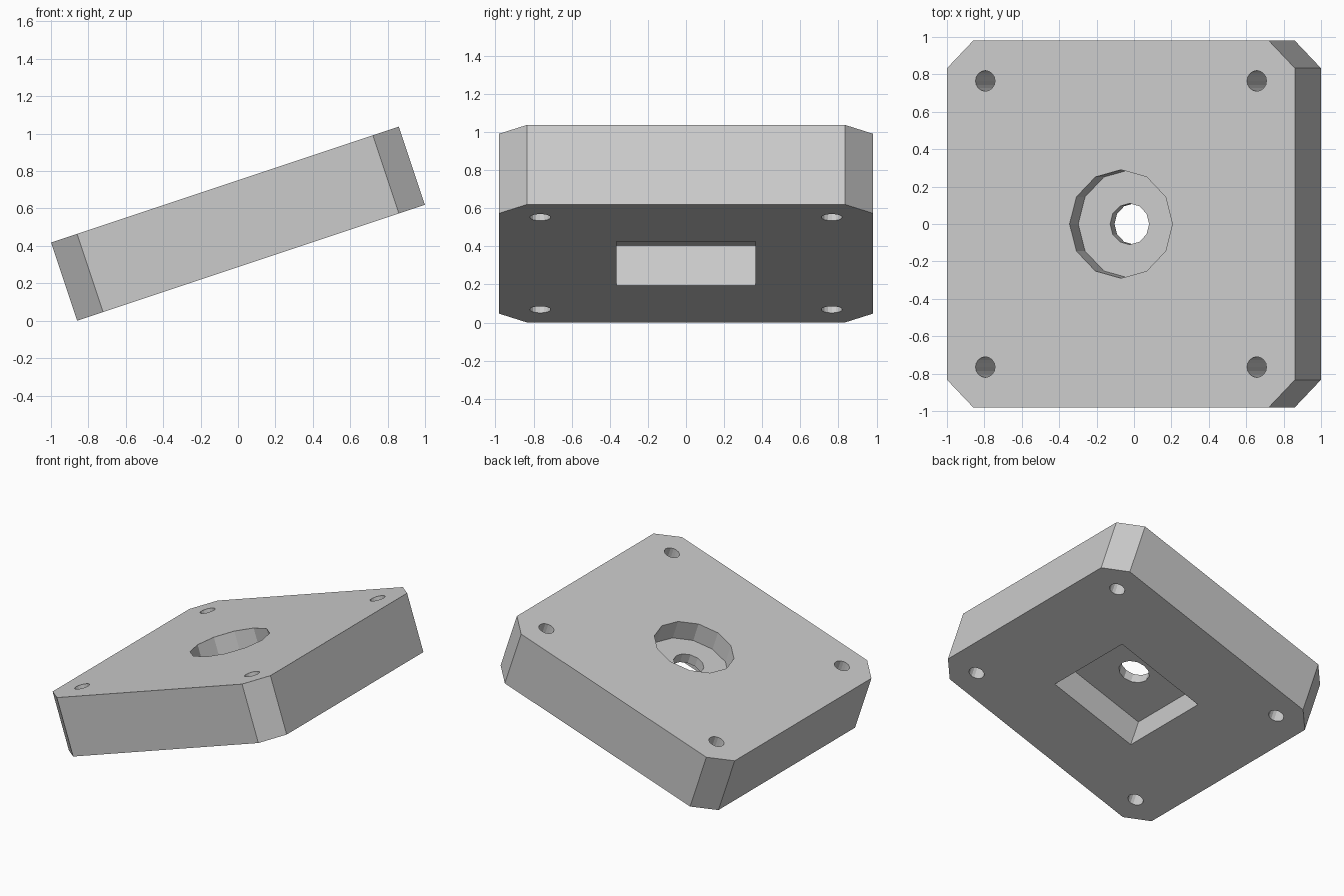
import bpy
import bmesh
import math
from mathutils import Matrix, Vector

cube = bpy.data.objects.get("Cube")
if cube:
    bpy.data.objects.remove(cube, do_unlink=True)

HALF = 0.98                 # half side of the square block
THICK = 0.44
UNIT = THICK / 3            # chamfer size and counterbore depth
TILT = math.atan2(1, 3)

grey = bpy.data.materials.new("plain grey")
grey.use_nodes = True
grey.diffuse_color = (0.6, 0.6, 0.6, 1)
grey.node_tree.nodes["Principled BSDF"].inputs["Base Color"].default_value = (0.6, 0.6, 0.6, 1)


def make_object(name, bm):
    bmesh.ops.recalc_face_normals(bm, faces=bm.faces)
    mesh = bpy.data.meshes.new(name)
    bm.to_mesh(mesh)
    bm.free()
    mesh.materials.append(grey)
    obj = bpy.data.objects.new(name, mesh)
    bpy.context.collection.objects.link(obj)
    return obj


def cylinder(name, x, y, radius, low, high, sides):
    bm = bmesh.new()
    bmesh.ops.create_cone(bm, cap_ends=True, segments=sides, radius1=radius, radius2=radius,
                          depth=high - low, matrix=Matrix.Translation((x, y, (low + high) / 2)))
    return make_object(name, bm)


def box(name, half, low, high):
    bm = bmesh.new()
    size = Matrix.Diagonal((2 * half, 2 * half, high - low, 1))
    bmesh.ops.create_cube(bm, size=1, matrix=Matrix.Translation((0, 0, (low + high) / 2)) @ size)
    return make_object(name, bm)


# Square block with four chamfered upright corners
bm = bmesh.new()
c = HALF - UNIT
outline = [(HALF, -c), (HALF, c), (c, HALF), (-c, HALF),
           (-HALF, c), (-HALF, -c), (-c, -HALF), (c, -HALF)]
base = bm.faces.new([bm.verts.new((x, y, -THICK / 2)) for x, y in outline])
lid = bmesh.ops.extrude_face_region(bm, geom=[base], use_keep_orig=True)
bmesh.ops.translate(bm, vec=(0, 0, THICK),
                    verts=[g for g in lid["geom"] if isinstance(g, bmesh.types.BMVert)])
block = make_object("mounting_block", bm)

# Counterbore, centre bore, square pocket underneath and corner screw holes
top = THICK / 2
cutters = [
    cylinder("counterbore_cutter", 0, 0, 0.29, top - UNIT, 0.5, 12),
    box("pocket_cutter", 0.365, -0.5, 0),
    cylinder("bore_cutter", 0, 0, 0.11, -0.1, 0.3, 12),
]
for sx in (-1, 1):
    for sy in (-1, 1):
        cutters.append(cylinder("screw_hole_cutter", sx * 0.765, sy * 0.765, 0.055, -0.5, 0.5, 16))

for cutter in cutters:
    cutter.hide_render = True
    mod = block.modifiers.new(cutter.name, "BOOLEAN")
    mod.operation = "DIFFERENCE"
    mod.solver = "EXACT"
    mod.object = cutter

# Bake the cuts and drop the cutters
graph = bpy.context.evaluated_depsgraph_get()
cut_mesh = bpy.data.meshes.new_from_object(block.evaluated_get(graph))
block.modifiers.clear()
block.data = cut_mesh
for cutter in cutters:
    bpy.data.objects.remove(cutter, do_unlink=True)

# Tilt the block and rest its low edge on the ground
cut_mesh.transform(Matrix.Rotation(-TILT, 4, "Y"))
lowest = min(v.co.z for v in cut_mesh.vertices)
cut_mesh.transform(Matrix.Translation(Vector((0, 0, -lowest))))
